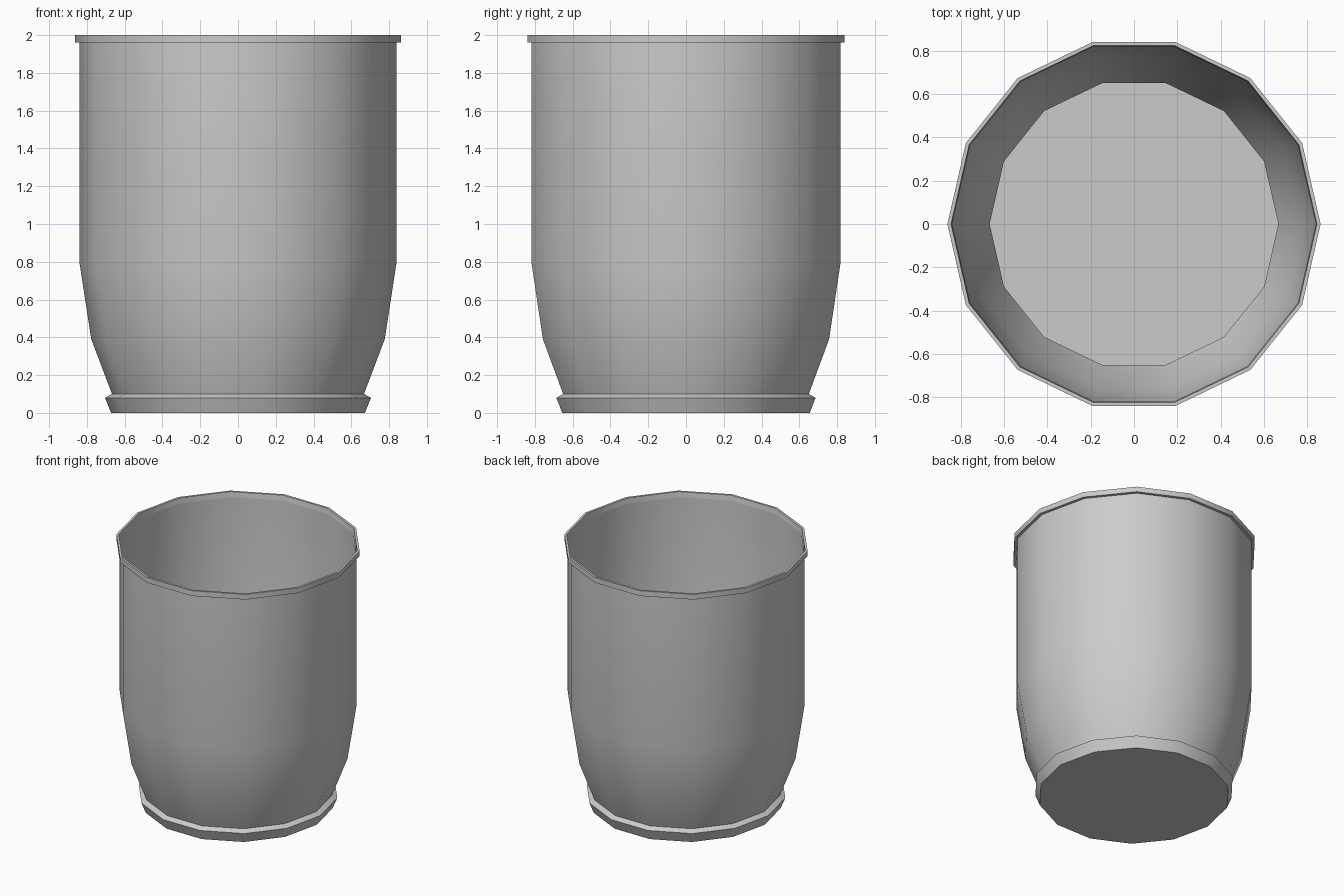
import bpy, bmesh, math

if "Cube" in bpy.data.objects:
    bpy.data.objects.remove(bpy.data.objects["Cube"])

SIDES = 14


def lathe(name, profile, close_bottom=False):
    """Revolve (radius, z) points around z as a single-sheet surface."""
    bm = bmesh.new()
    rings = []
    for r, z in profile:
        rings.append([bm.verts.new((r * math.cos(2 * math.pi * i / SIDES),
                                    r * math.sin(2 * math.pi * i / SIDES), z))
                      for i in range(SIDES)])
    for low, high in zip(rings, rings[1:]):
        for i in range(SIDES):
            j = (i + 1) % SIDES
            bm.faces.new((low[i], low[j], high[j], high[i]))
    if close_bottom:
        bm.faces.new(list(reversed(rings[0])))
    mesh = bpy.data.meshes.new(name)
    bm.to_mesh(mesh)
    bm.free()
    obj = bpy.data.objects.new(name, mesh)
    bpy.context.collection.objects.link(obj)
    bpy.context.view_layer.objects.active = obj
    bpy.ops.object.select_all(action='DESELECT')
    obj.select_set(True)
    bpy.ops.object.shade_smooth_by_angle(angle=math.radians(30))
    return obj


# Thin-walled vessel: closed foot, flared foot ring, rounded belly, straight
# wall, and a raised lip folded back onto the inside of the wall
lathe("container_shell", [
    (0.672, 0.0), (0.704, 0.08), (0.667, 0.10),
    (0.777, 0.39), (0.84, 0.80), (0.84, 1.96),
    (0.862, 1.96), (0.862, 2.0), (0.845, 2.0), (0.84, 1.96),
], close_bottom=True)
